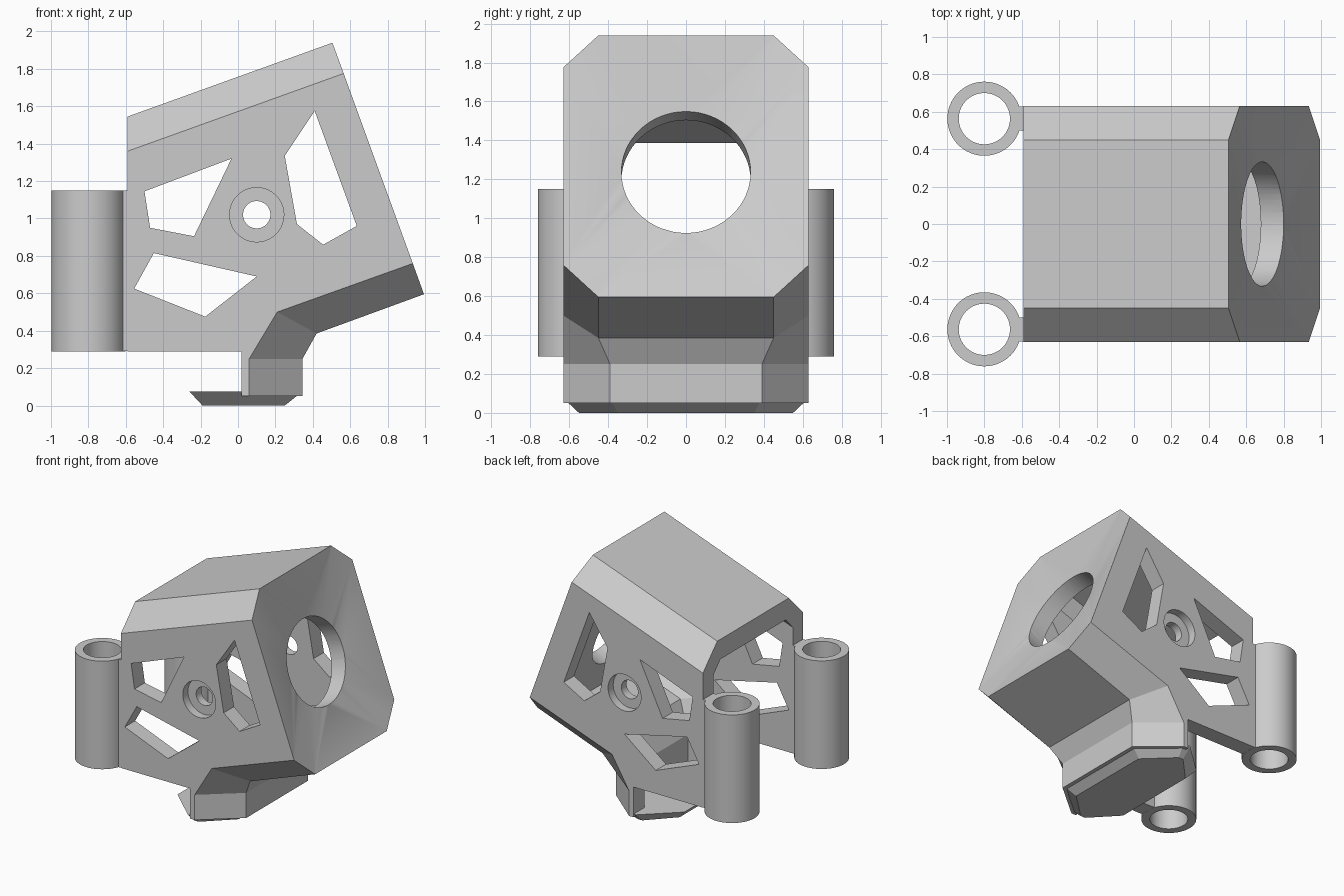
import bpy, bmesh, math
from mathutils import Matrix, Vector

if "Cube" in bpy.data.objects:
    bpy.data.objects.remove(bpy.data.objects["Cube"])

TILT = math.radians(20)
grey = bpy.data.materials.new("plain_grey")
grey.use_nodes = True
COLOUR = (0.6, 0.6, 0.6, 1)
grey.diffuse_color = COLOUR
grey.node_tree.nodes["Principled BSDF"].inputs["Base Color"].default_value = COLOUR


def uv(u, v):
    """Tilted housing coordinates to (x, z)."""
    return (u * math.cos(TILT) - v * math.sin(TILT),
            u * math.sin(TILT) + v * math.cos(TILT))


def finish(name, bm):
    bmesh.ops.recalc_face_normals(bm, faces=bm.faces)
    mesh = bpy.data.meshes.new(name)
    bm.to_mesh(mesh)
    bm.free()
    mesh.materials.append(grey)
    obj = bpy.data.objects.new(name, mesh)
    bpy.context.collection.objects.link(obj)
    return obj


def loft(name, rings):
    """Closed solid through matching rings of 3D points."""
    bm = bmesh.new()
    loops = [[bm.verts.new(p) for p in ring] for ring in rings]
    n = len(loops[0])
    for a, b in zip(loops, loops[1:]):
        for i in range(n):
            j = (i + 1) % n
            bm.faces.new((a[i], a[j], b[j], b[i]))
    bm.faces.new(loops[0])
    bm.faces.new(loops[-1])
    return finish(name, bm)


def shell_solid(name, side, mid, half, mid_y):
    """Side profile at +-half, chamfered to the middle profile at +-mid_y."""
    outer = lambda s: [(x, s * half, z) for x, z in side]
    inner = lambda s: [(x, s * y, z) for (x, z), y in zip(mid, mid_y)]
    return loft(name, [outer(-1), inner(-1), inner(1), outer(1)])


def cylinder(name, radius, depth, location, axis):
    bm = bmesh.new()
    turn = Vector(axis).to_track_quat("Z", "Y").to_matrix().to_4x4()
    bmesh.ops.create_cone(bm, cap_ends=True, segments=64, radius1=radius,
                          radius2=radius, depth=depth,
                          matrix=Matrix.Translation(location) @ turn)
    return finish(name, bm)


def combine(target, other, operation="DIFFERENCE"):
    mod = target.modifiers.new("cut", "BOOLEAN")
    mod.operation = operation
    mod.solver = "EXACT"
    mod.object = other
    bpy.context.view_layer.objects.active = target
    bpy.ops.object.modifier_apply(modifier=mod.name)
    bpy.data.objects.remove(other)


def smooth(obj):
    bpy.ops.object.select_all(action="DESELECT")
    obj.select_set(True)
    bpy.context.view_layer.objects.active = obj
    bpy.ops.object.shade_smooth_by_angle(angle=math.radians(20))


# Housing: tilted octagonal box running down into a short chute
FRONT, TOP, BOTTOM, BEVEL = 1.138, 1.65, 0.219, 0.175
side = [(-0.59, 1.36), uv(FRONT, TOP - BEVEL), uv(FRONT, BOTTOM + BEVEL),
        (0.21, 0.5), (0.06, 0.25), (0.06, 0.05), (0.02, 0.05),
        (0.02, 0.29), (-0.59, 0.29)]
mid = [(-0.59, 1.545), uv(FRONT, TOP), uv(FRONT, BOTTOM),
       (0.42, 0.385), (0.345, 0.25), (0.345, 0.05), (0.02, 0.05),
       (0.02, 0.29), (-0.59, 0.29)]
housing = shell_solid("housing", side, mid, 0.63, [0.45] * 4 + [0.39] * 3 + [0.45] * 2)

# Hollow inside, open at the back and below
side = [uv(-0.6, 1.416), uv(0.938, 1.416), uv(0.938, 0.453),
        (0.163, 0.541), (0.012, 0.29), (0.012, 0), (-1.08, 0)]
mid = [uv(-0.6, 1.505), uv(0.938, 1.505), uv(0.938, 0.364),
       (0.336, 0.51), (0.215, 0.29), (0.215, 0), (-1.08, 0)]
combine(housing, shell_solid("hollow", side, mid, 0.5, [0.41] * 4 + [0.33] * 3))

# Front face dished towards the round opening
MID_V, RADIUS, DISH = 0.927, 0.332, 0.07
octagon = [(0.63, TOP - BEVEL), (0.455, TOP), (0.455, BOTTOM), (0.63, BOTTOM + BEVEL)]
bm = bmesh.new()


def front_point(u, y, v):
    x, z = uv(u, v)
    bm.verts.new((x, y, z))


for y, v in octagon:
    for s in (-1, 1):
        for u in (FRONT, FRONT + 0.2):
            front_point(u, s * y * 0.998, MID_V + (v - MID_V) * 0.998)
for i in range(64):
    a = math.tau * i / 64
    front_point(FRONT - DISH, RADIUS * math.cos(a), MID_V + RADIUS * math.sin(a))
bmesh.ops.convex_hull(bm, input=bm.verts)
combine(housing, finish("dish", bm))
x, z = uv(FRONT - 0.1, MID_V)
combine(housing, cylinder("opening", RADIUS, 0.5, (x, 0, z),
                          (math.cos(TILT), 0, math.sin(TILT))))

# Angular windows through both side walls
windows = [
    [(-0.5, 1.145), (-0.035, 1.32), (-0.235, 0.905), (-0.47, 0.95)],
    [(0.41, 1.575), (0.25, 1.335), (0.315, 0.97), (0.455, 0.86), (0.635, 0.96)],
    [(-0.45, 0.815), (0.1, 0.69), (-0.175, 0.475), (-0.555, 0.625)],
]
for shape in windows:
    combine(housing, loft("window", [[(x, y, z) for x, z in shape] for y in (-1, 1)]))

# Counterbored screw holes
combine(housing, cylinder("screw_hole", 0.073, 2, (0.1, 0, 1.02), (0, 1, 0)))
for s in (-1, 1):
    combine(housing, cylinder("counterbore", 0.145, 0.14, (0.1, s * 0.635, 1.02), (0, 1, 0)))

bm = bmesh.new()
bm.from_mesh(housing.data)
bmesh.ops.dissolve_limit(bm, angle_limit=0.005, verts=bm.verts, edges=bm.edges)
bm.to_mesh(housing.data)
bm.free()
smooth(housing)

# Bevelled foot plate closing the chute
half_top = [(0.345, 0.39), (0.06, 0.63), (0.0, 0.63), (-0.26, 0.39)]
half_low = [(0.25, 0.35), (0.04, 0.55), (0.0, 0.55), (-0.19, 0.35)]
rings = []
for half, z in ((half_low, 0), (half_top, 0.075)):
    rings.append([(x, y, z) for x, y in half] + [(x, -y, z) for x, y in reversed(half)])
loft("foot_plate", rings)

# Vertical tubes joined to the rear edges by narrow tabs
for s, label in ((1, "left"), (-1, "right")):
    spot = (-0.8, s * 0.563, 0.72)
    tube = cylinder(label + "_tube", 0.198, 0.86, spot, (0, 0, 1))
    combine(tube, cylinder("bore", 0.137, 2, spot, (0, 0, 1)))
    smooth(tube)
    loft(label + "_tab", [[(x, s * y, z) for x, y in
                           ((-0.63, 0.5), (-0.58, 0.5), (-0.58, 0.629), (-0.63, 0.629))]
                          for z in (0.291, 1.149)])
